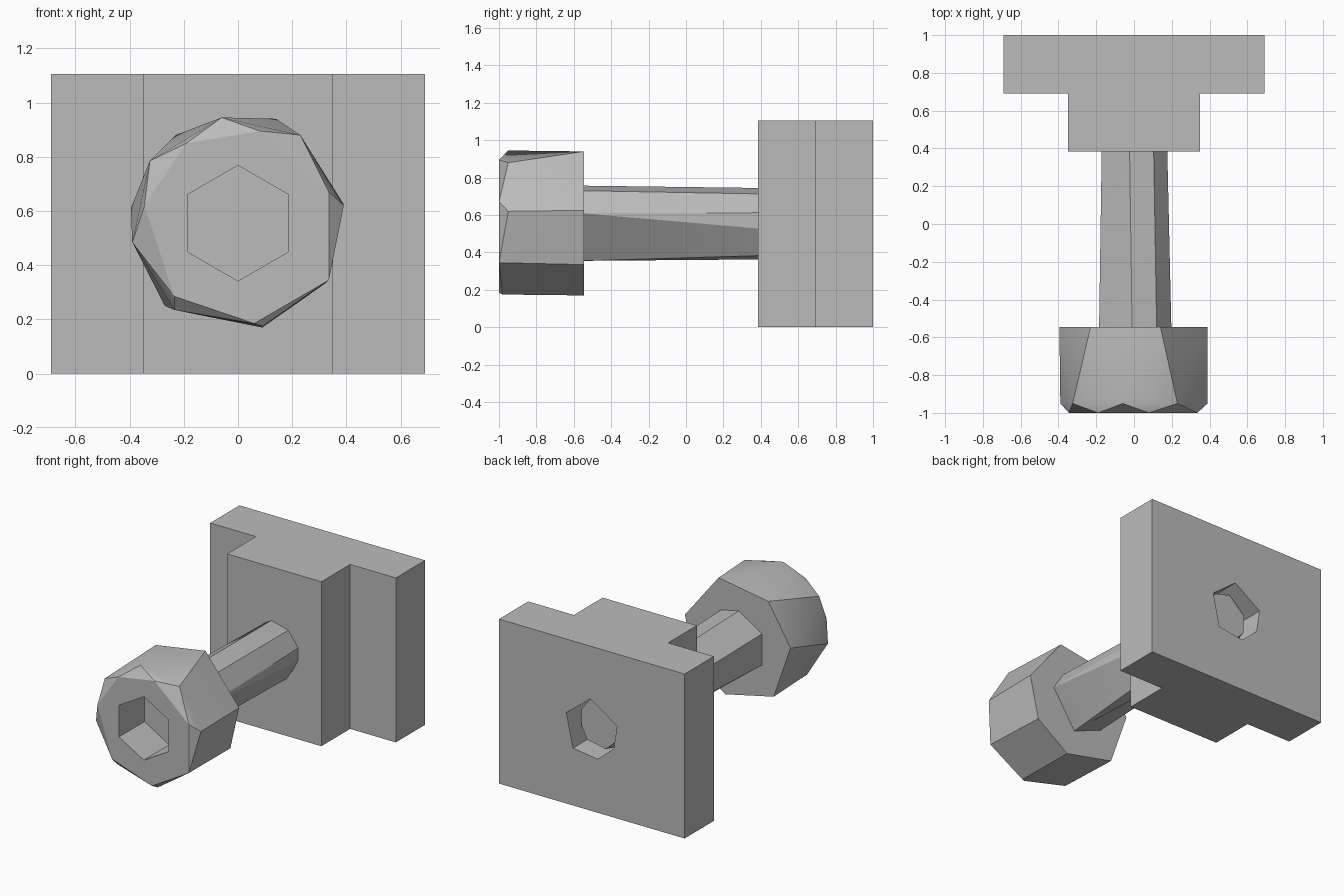
import bpy, bmesh, math

if "Cube" in bpy.data.objects:
    bpy.data.objects.remove(bpy.data.objects["Cube"])

MID = 0.555  # height of the bolt axis

grey = bpy.data.materials.new("plain grey")
grey.use_nodes = True
grey.diffuse_color = (0.5, 0.5, 0.5, 1)
grey.node_tree.nodes["Principled BSDF"].inputs["Base Color"].default_value = (0.5, 0.5, 0.5, 1)


def finish(name, bm):
    bmesh.ops.recalc_face_normals(bm, faces=bm.faces)
    mesh = bpy.data.meshes.new(name)
    bm.to_mesh(mesh)
    bm.free()
    mesh.materials.append(grey)
    obj = bpy.data.objects.new(name, mesh)
    bpy.context.collection.objects.link(obj)
    return obj


def ring(y, points, scale=1.0):
    """Cross-section of (x, z) points at depth y, scaled about the axis."""
    return [(x * scale, y, MID + (z - MID) * scale) for x, z in points]


def hull(name, *rings):
    """Faceted convex solid through several cross-sections."""
    bm = bmesh.new()
    for r in rings:
        for co in r:
            bm.verts.new(co)
    out = bmesh.ops.convex_hull(bm, input=bm.verts[:])
    loose = [v for v in bm.verts if not v.link_faces]
    bmesh.ops.delete(bm, geom=loose, context='VERTS')
    bmesh.ops.dissolve_limit(bm, angle_limit=math.radians(1), verts=bm.verts[:], edges=bm.edges[:])
    return finish(name, bm)


def activate(obj):
    bpy.ops.object.select_all(action='DESELECT')
    obj.select_set(True)
    bpy.context.view_layer.objects.active = obj


def cut(obj, cutter):
    mod = obj.modifiers.new("cut", 'BOOLEAN')
    mod.operation = 'DIFFERENCE'
    mod.solver = 'EXACT'
    mod.object = cutter
    activate(obj)
    bpy.ops.object.modifier_apply(modifier=mod.name)
    bpy.data.objects.remove(cutter)


def smooth(obj):
    activate(obj)
    bpy.ops.object.shade_smooth_by_angle(angle=math.radians(25))


# T-shaped nut: mirrored outline extruded upwards
half = [(0.69, 1.0), (0.69, 0.69), (0.35, 0.69), (0.35, 0.385)]
outline = half + [(-x, y) for x, y in reversed(half)]
bm = bmesh.new()
base = bm.faces.new([bm.verts.new((x, y, 0)) for x, y in outline])
top = bmesh.ops.extrude_face_region(bm, geom=[base])["geom"]
bmesh.ops.translate(bm, vec=(0, 0, 1.105), verts=[v for v in top if isinstance(v, bmesh.types.BMVert)])
nut = finish("slot_nut", bm)

# Hole in the back of the nut
hole = [(0.19, 0.61), (0.01, 0.75), (-0.187, 0.62), (-0.164, 0.465), (-0.045, 0.36), (0.14, 0.385)]
cut(nut, hull("hole_cutter", ring(0.75, hole), ring(1.1, hole)))

# Bolt head: chamfered, irregular faceted cylinder
head_back = [(0.14, 0.94), (0.39, 0.625), (0.325, 0.335), (0.09, 0.17),
             (-0.27, 0.25), (-0.395, 0.61), (-0.23, 0.88)]
head_rim = [(-0.06, 0.945), (0.23, 0.88), (0.39, 0.62), (0.31, 0.33),
            (-0.235, 0.235), (-0.39, 0.485), (-0.325, 0.785)]
head_face = [(-0.19, 0.85), (0.08, 0.895), (0.335, 0.67), (0.335, 0.345),
             (0.06, 0.185), (-0.235, 0.285), (-0.345, 0.62)]
head = hull("bolt_head", ring(-0.545, head_back), ring(-0.95, head_rim),
            ring(-0.98, [(0.09, 0.175)]), ring(-1.0, head_face))

# Hexagonal drive socket
hexagon = [(0.213 * math.sin(i * math.pi / 3), MID + 0.213 * math.cos(i * math.pi / 3)) for i in range(6)]
cut(head, hull("socket_cutter", ring(-1.1, hexagon), ring(-0.73, hexagon)))
smooth(head)

# Shank: slightly tapered, its tip recessed in the nut's hole
shank_front = [(0.198, 0.61), (0.03, 0.355), (-0.185, 0.44), (-0.185, 0.65), (-0.01, 0.757), (0.12, 0.73)]
shank_back = [(0.172, 0.615), (0.172, 0.49), (0.12, 0.39), (-0.04, 0.36),
              (-0.16, 0.47), (-0.17, 0.62), (-0.03, 0.745), (0.1, 0.71)]
shank = hull("bolt_shank", ring(-0.56, shank_front), ring(0.8, shank_back, 0.97),
             ring(0.9, shank_back, 0.86))
smooth(shank)
